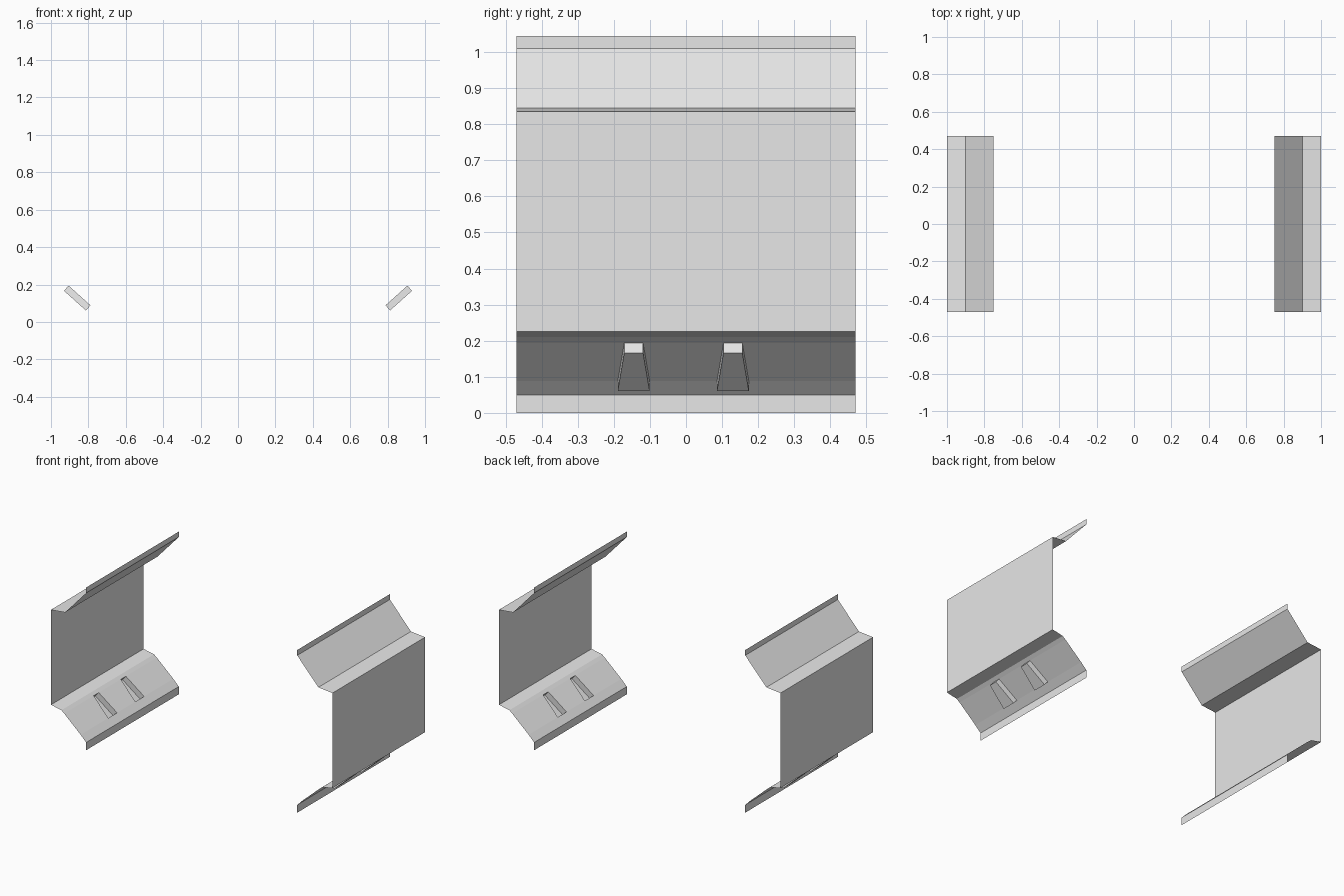
import bpy, bmesh
from mathutils import Vector

cube = bpy.data.objects.get("Cube")
if cube:
    bpy.data.objects.remove(cube, do_unlink=True)

grey = bpy.data.materials.new("plain_grey")
grey.use_nodes = True
GREY = (0.8, 0.8, 0.8, 1)
grey.diffuse_color = GREY
grey.node_tree.nodes["Principled BSDF"].inputs["Base Color"].default_value = GREY

HALF = 0.47                                   # half the panel length
CREASE, SLOT_TOP, SLOT_END = (0.926, 0.21), (0.906, 0.194), (0.789, 0.089)
LOWER = [(0.75, 0), (0.75, 0.05), SLOT_END]
UPPER = [CREASE, (1, 0.225), (1, 0.835), (0.9, 0.845), (0.75, 1.01), (0.75, 1.045)]
SLOT_CENTRES = (-0.145, 0.13)
NARROW, WIDE = 0.026, 0.044                   # slot half widths, top and bottom
DEPTH = Vector((0.024, 0, -0.028))            # pocket depth, out of the sheet


def make_object(name, faces, side):
    """Build a mesh from faces given as corner lists, mirrored by side."""
    bm = bmesh.new()
    for corners in faces:
        bm.faces.new([bm.verts.new((side * c[0], c[1], c[2])) for c in corners])
    bmesh.ops.remove_doubles(bm, verts=bm.verts, dist=0.0001)
    bmesh.ops.recalc_face_normals(bm, faces=bm.faces)
    mesh = bpy.data.meshes.new(name)
    bm.to_mesh(mesh)
    bm.free()
    mesh.materials.append(grey)
    obj = bpy.data.objects.new(name, mesh)
    bpy.context.collection.objects.link(obj)


def at(point, y):
    return Vector((point[0], y, point[1]))


def sheet(profile):
    """Sweep an open profile along the panel length."""
    return [[at(a, -HALF), at(a, HALF), at(b, HALF), at(b, -HALF)]
            for a, b in zip(profile, profile[1:])]


def breaks(half_width):
    """Cut positions along y: panel ends and slot edges."""
    cuts = [c + s * half_width for c in SLOT_CENTRES for s in (-1, 1)]
    return [-HALF] + cuts + [HALF]


for label, side in (("left", 1), ("right", -1)):
    # Folded sheet: wall with its upper flange, and the lower lip
    make_object(label + "_wall_and_upper_flange", sheet(UPPER), side)
    make_object(label + "_lower_lip", sheet(LOWER), side)

    # Sloping panel with two tapered slots
    top = [at(SLOT_TOP, y) for y in breaks(NARROW)]
    low = [at(SLOT_END, y) for y in breaks(WIDE)]
    panel = [[at(CREASE, -HALF), at(CREASE, HALF)] + top[::-1]]
    for i in (0, 2, 4):
        panel.append([top[i], top[i + 1], low[i + 1], low[i]])
    make_object(label + "_slotted_panel", panel, side)

    # Pressed pockets below the slots: floor and four walls
    for place, i in (("front", 1), ("back", 3)):
        rim = [top[i], top[i + 1], low[i + 1], low[i]]
        floor = [p + DEPTH for p in rim]
        pocket = [floor] + [[rim[k - 1], rim[k], floor[k], floor[k - 1]] for k in range(4)]
        make_object(label + "_" + place + "_pocket", pocket, side)
